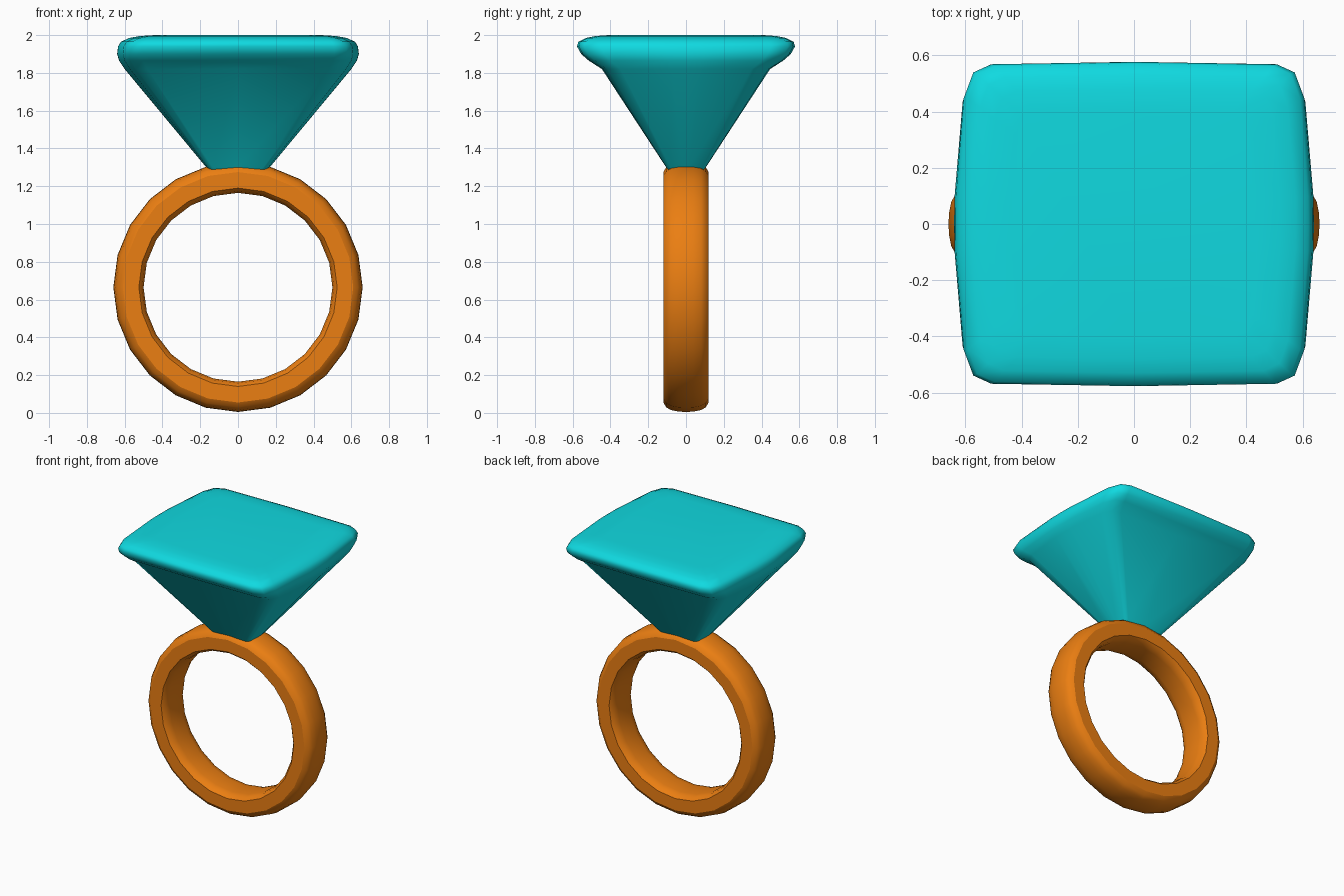
import bpy
import bmesh
from math import cos, sin, tau, radians

if "Cube" in bpy.data.objects:
    bpy.data.objects.remove(bpy.data.objects["Cube"])


def loft(name, rings, color, angle, closed=False):
    """Skin a list of equal-length point loops into one object."""
    bm = bmesh.new()
    loops = [[bm.verts.new(p) for p in ring] for ring in rings]
    n = len(loops[0])
    pairs = list(zip(loops, loops[1:]))
    if closed:
        pairs.append((loops[-1], loops[0]))
    for a, b in pairs:
        for i in range(n):
            j = (i + 1) % n
            bm.faces.new((a[i], a[j], b[j], b[i]))
    if not closed:
        bm.faces.new(loops[0][::-1])
        bm.faces.new(loops[-1])
    bmesh.ops.recalc_face_normals(bm, faces=bm.faces)
    mesh = bpy.data.meshes.new(name)
    bm.to_mesh(mesh)
    bm.free()
    obj = bpy.data.objects.new(name, mesh)
    bpy.context.collection.objects.link(obj)
    mat = bpy.data.materials.new(name + "_colour")
    mat.diffuse_color = color
    mat.use_nodes = True
    mat.node_tree.nodes["Principled BSDF"].inputs["Base Color"].default_value = mat.diffuse_color
    mesh.materials.append(mat)
    bpy.ops.object.select_all(action='DESELECT')
    obj.select_set(True)
    bpy.context.view_layer.objects.active = obj
    bpy.ops.object.shade_smooth_by_angle(angle=radians(angle))
    return obj


# Band: domed outside, flat cheeks, slightly eased inside; (radius, y)
half = [(0.66, 0), (0.658, 0.04), (0.65, 0.08), (0.635, 0.105), (0.61, 0.12),
        (0.525, 0.12), (0.508, 0.10), (0.50, 0.06)]
section = half + [(r, -y) for r, y in reversed(half[1:])]
SIDES = 24
band = []
for k in range(SIDES):
    a = tau * k / SIDES
    band.append([(r * cos(a), y, 0.665 + r * sin(a)) for r, y in section])
loft("band", band, (0.83, 0.21, 0.006, 1), 29.5, closed=True)

# Gem outline: bowed rectangle with clipped corners, one quadrant mirrored
quad = [(1, 0), (0.998, 0.17), (0.953, 0.78), (0.90, 0.935), (0.80, 0.985), (0, 1)]
upper = quad + [(-x, y) for x, y in reversed(quad[:-1])]
outline = upper + [(x, -y) for x, y in reversed(upper[1:-1])]

# Gem levels: (z, half width, half depth)
levels = [(1.25, 0.125, 0.07), (1.30, 0.168, 0.105), (1.82, 0.60, 0.445),
          (1.865, 0.63, 0.515), (1.90, 0.64, 0.555), (1.94, 0.635, 0.577),
          (1.965, 0.62, 0.57), (1.985, 0.575, 0.53), (1.995, 0.52, 0.48),
          (2.0, 0.44, 0.41)]
gem = [[(x * w, y * d, z) for x, y in outline] for z, w, d in levels]
loft("gem", gem, (0.005, 0.70, 0.75, 1), 50)
